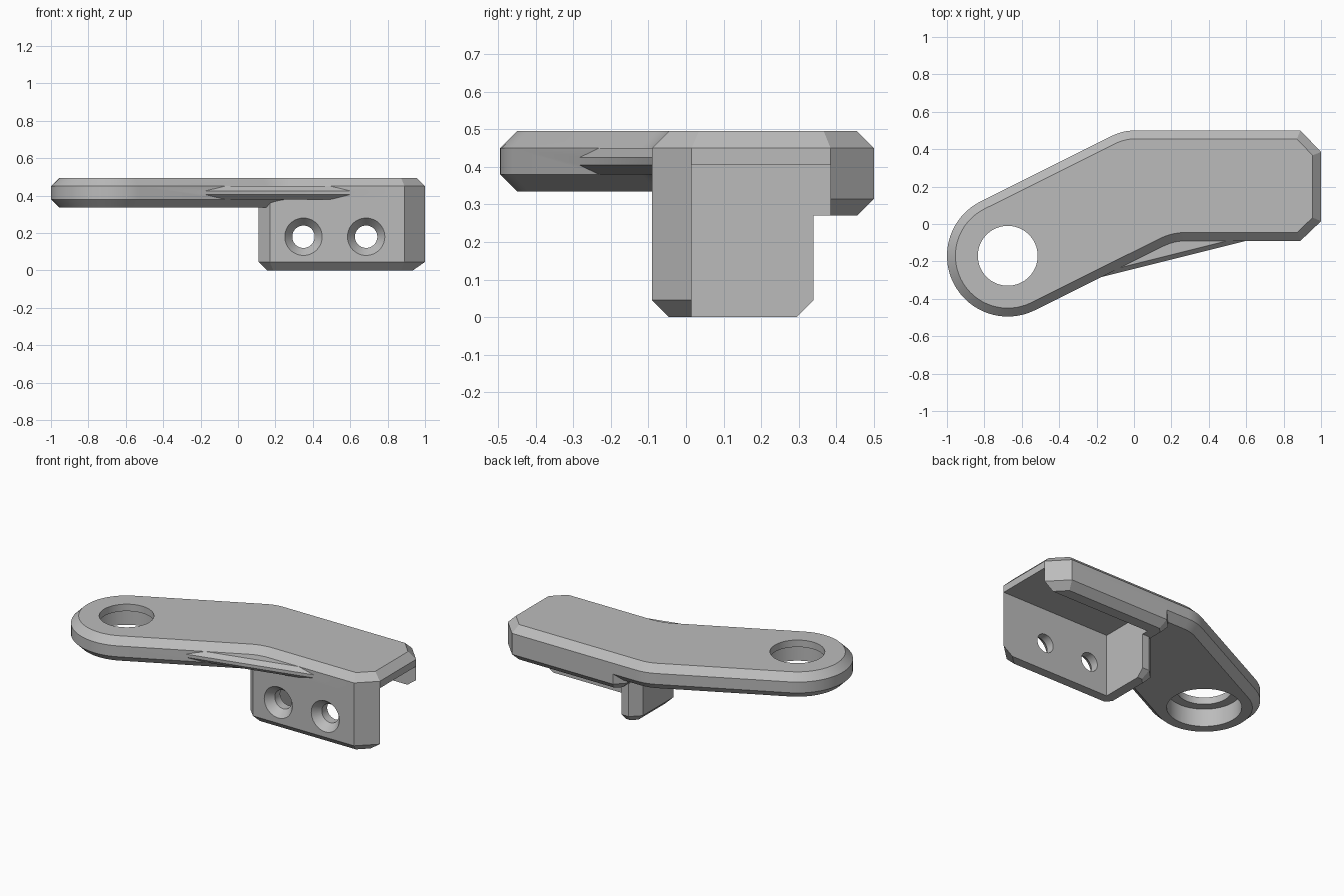
import bpy, bmesh, math
from mathutils import Vector

cube = bpy.data.objects.get("Cube")
if cube:
    bpy.data.objects.remove(cube, do_unlink=True)

grey = bpy.data.materials.new("plain grey")
grey.use_nodes = True
grey.diffuse_color = (0.5, 0.5, 0.5, 1)
grey.node_tree.nodes["Principled BSDF"].inputs["Base Color"].default_value = (0.5, 0.5, 0.5, 1)


def arc(cx, cy, r, start, end, steps):
    angles = [math.radians(start + (end - start) * i / steps) for i in range(steps + 1)]
    return [(cx + r * math.cos(a), cy + r * math.sin(a)) for a in angles]


def circle(cx, cy, r, steps=48):
    return arc(cx, cy, r, 0, 360, steps)[:-1]


def inset(outline, d):
    """Move every edge of a counter-clockwise outline inwards by d."""
    pts = [Vector(p) for p in outline]
    result = []
    for i, p in enumerate(pts):
        a = (p - pts[i - 1]).normalized()
        b = (pts[(i + 1) % len(pts)] - p).normalized()
        n1, n2 = Vector((-a.y, a.x)), Vector((-b.y, b.x))
        result.append(p + (n1 + n2) * d / (1 + n1.dot(n2)))
    return result


def prism(name, outline, levels):
    """Stack (height, inset) copies of an outline into a closed solid."""
    bm = bmesh.new()
    rings = [[bm.verts.new((p[0], p[1], z)) for p in inset(outline, d)] for z, d in levels]
    bm.faces.new(rings[0][::-1])
    bm.faces.new(rings[-1])
    n = len(outline)
    for low, high in zip(rings, rings[1:]):
        for i in range(n):
            j = (i + 1) % n
            bm.faces.new((low[i], low[j], high[j], high[i]))
    mesh = bpy.data.meshes.new(name)
    bm.to_mesh(mesh)
    bm.free()
    mesh.materials.append(grey)
    obj = bpy.data.objects.new(name, mesh)
    bpy.context.collection.objects.link(obj)
    return obj


def combine(target, other, operation):
    """Apply a boolean and discard the second solid."""
    other.hide_render = True
    bpy.context.view_layer.update()
    bpy.context.view_layer.objects.active = target
    mod = target.modifiers.new(operation, 'BOOLEAN')
    mod.operation, mod.solver, mod.object = operation, 'EXACT', other
    bpy.ops.object.modifier_apply(modifier=mod.name)
    bpy.data.objects.remove(other, do_unlink=True)


BEVEL = 0.045
SLANT = 116.5          # direction of the arm's upper side normal
EYE = (-0.675, -0.17)  # centre of the round arm end

# Bent arm plate with bevelled rims
end_corners = [(0.89, -0.09), (1, 0.015), (1, 0.385), (0.89, 0.5)]
arm_outline = (arc(*EYE, 0.325, SLANT, SLANT + 180, 32)
               + arc(0.279, -0.366, 0.276, SLANT, 90, 6)
               + end_corners
               + arc(0.005, 0.224, 0.276, 90, SLANT, 6))
bracket = prism("bracket", arm_outline,
                [(0.335, BEVEL), (0.335 + BEVEL, 0), (0.45, 0), (0.495, BEVEL)])

# Thin web bridging the inner bend
web = prism("bend_web", [(-0.2, -0.29), (0.6, -0.09), (0.6, 0.1), (-0.2, -0.1)],
            [(0.38, 0.025), (0.405, 0), (0.425, 0), (0.45, 0.025)])
combine(bracket, web, 'UNION')

# Lower block for the front and side walls
walls = prism("lower_walls",
              [(0.11, -0.03), (0.17, -0.09), (0.89, -0.09), (1, 0.015),
               (1, 0.34), (0.17, 0.34), (0.11, 0.28)],
              [(0, BEVEL), (BEVEL, 0), (0.42, 0)])
combine(bracket, walls, 'UNION')

# Short rear lip
lip = prism("rear_lip",
            [(0.11, 0.1), (1, 0.1), (1, 0.385), (0.89, 0.5), (0.17, 0.5), (0.11, 0.44)],
            [(0.27, BEVEL), (0.27 + BEVEL, 0), (0.42, 0)])
combine(bracket, lip, 'UNION')

# Channel between the walls and the lip
channel = prism("channel_cutter",
                [(0.22, 0.015), (1.2, 0.015), (1.2, 0.385), (0.22, 0.385)],
                [(-0.1, 0), (0.405, 0)])
combine(bracket, channel, 'DIFFERENCE')

# Eye hole, wider from below
combine(bracket, prism("eye_cutter", circle(*EYE, 0.16, 64), [(0.2, 0), (0.6, 0)]), 'DIFFERENCE')
combine(bracket, prism("eye_recess_cutter", circle(*EYE, 0.218, 64), [(0.2, 0), (0.45, 0)]),
        'DIFFERENCE')

# Countersunk screw holes through the front wall
for x in (0.35, 0.685):
    screw = prism("screw_cutter", circle(0, 0, 0.1), [(-0.05, -0.04), (0.05, 0.04), (0.25, 0.04)])
    screw.location = (x, -0.09, 0.18)
    screw.rotation_euler.x = -math.pi / 2
    combine(bracket, screw, 'DIFFERENCE')

# Smooth curved sides, crisp bevels
bpy.ops.object.select_all(action='DESELECT')
bracket.select_set(True)
bpy.context.view_layer.objects.active = bracket
bpy.ops.object.shade_smooth_by_angle(angle=math.radians(25))
